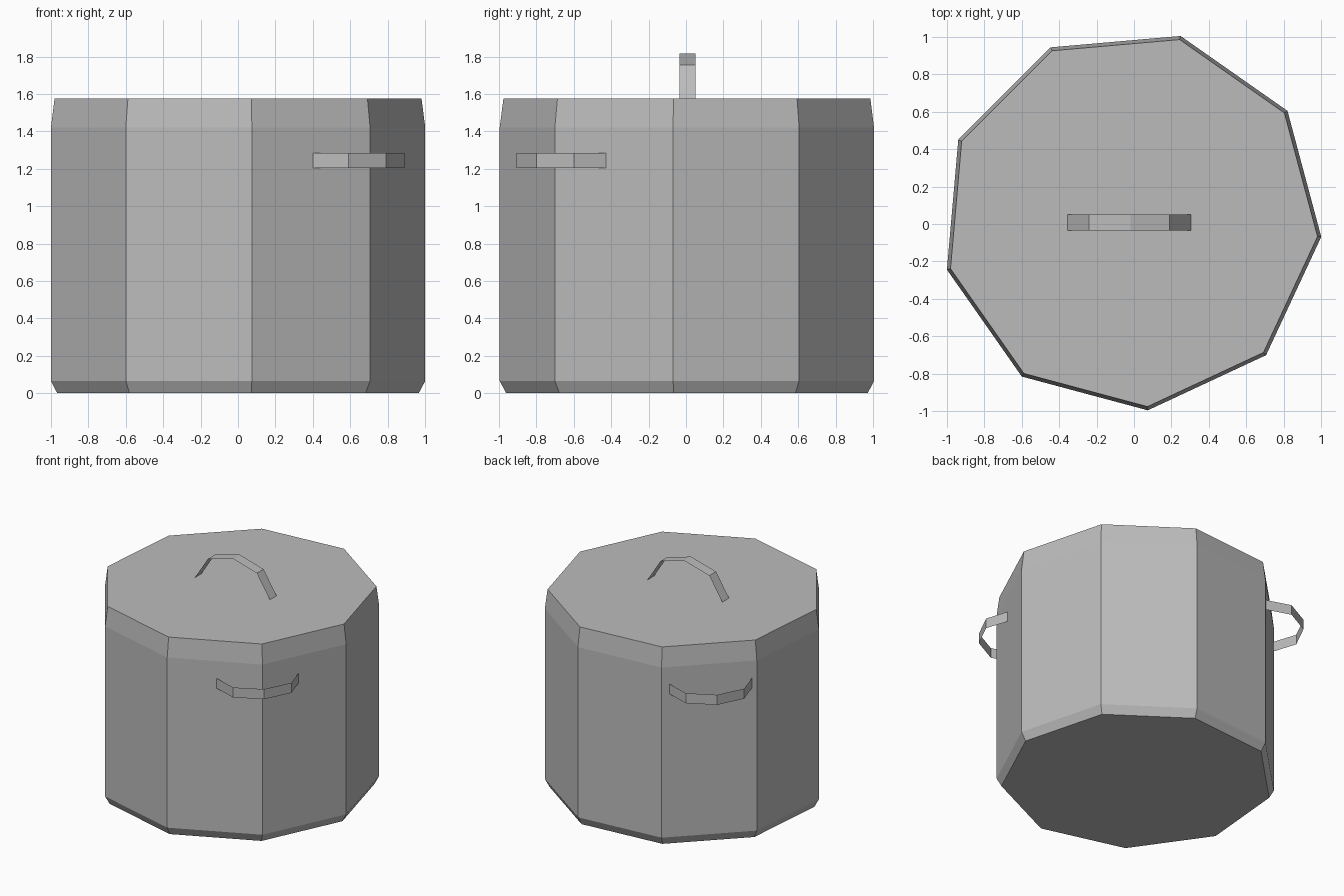
import bpy
import bmesh
from math import radians, sin, cos

cube = bpy.data.objects.get("Cube")
if cube:
    bpy.data.objects.remove(cube, do_unlink=True)

SIDES = 9
CENTRE = (-0.015, 0.02)

metal = bpy.data.materials.new("grey_metal")
metal.use_nodes = True
grey = (0.5, 0.5, 0.5, 1)
metal.diffuse_color = grey
metal.node_tree.nodes["Principled BSDF"].inputs["Base Color"].default_value = grey


def finish(name, bm):
    mesh = bpy.data.meshes.new(name)
    bm.to_mesh(mesh)
    bm.free()
    mesh.materials.append(metal)
    obj = bpy.data.objects.new(name, mesh)
    bpy.context.collection.objects.link(obj)
    return obj


def ribbon(name, path, width):
    """Thin flat strap: a path of points swept along the width vector."""
    bm = bmesh.new()
    pairs = [(bm.verts.new(p), bm.verts.new([a + b for a, b in zip(p, width)]))
             for p in path]
    for (a, b), (c, d) in zip(pairs, pairs[1:]):
        bm.faces.new((a, c, d, b))
    return finish(name, bm)


# Pot body: nine-sided drum with a bevelled foot and a tapered, closed lid
profile = [(0.985, 0), (1.02, 0.065), (1.02, 1.42), (1.0, 1.575)]
bm = bmesh.new()
rings = []
for radius, z in profile:
    angles = [radians(-5 + 360 * i / SIDES) for i in range(SIDES)]
    rings.append([bm.verts.new((CENTRE[0] + radius * cos(a),
                                CENTRE[1] + radius * sin(a), z)) for a in angles])
for low, high in zip(rings, rings[1:]):
    for i in range(SIDES):
        j = (i + 1) % SIDES
        bm.faces.new((low[i], low[j], high[j], high[i]))
bm.faces.new(rings[0][::-1])
bm.faces.new(rings[-1])
finish("pot_body", bm)

# Arched strap on the lid
arch = [(-0.355, 1.575), (-0.24, 1.755), (-0.02, 1.815), (0.19, 1.755), (0.305, 1.575)]
ribbon("lid_handle", [(x, 0.05, z) for x, z in arch], (0, -0.085, 0))

# Two side straps, the back one turned half a circle
loop = [(0.39, -0.84), (0.59, -0.905), (0.79, -0.80), (0.89, -0.60), (0.83, -0.415)]
ribbon("front_handle", [(x, y, 1.205) for x, y in loop], (0, 0, 0.08))
ribbon("back_handle", [(-x - 0.085, -y + 0.06, 1.205) for x, y in loop], (0, 0, 0.08))
